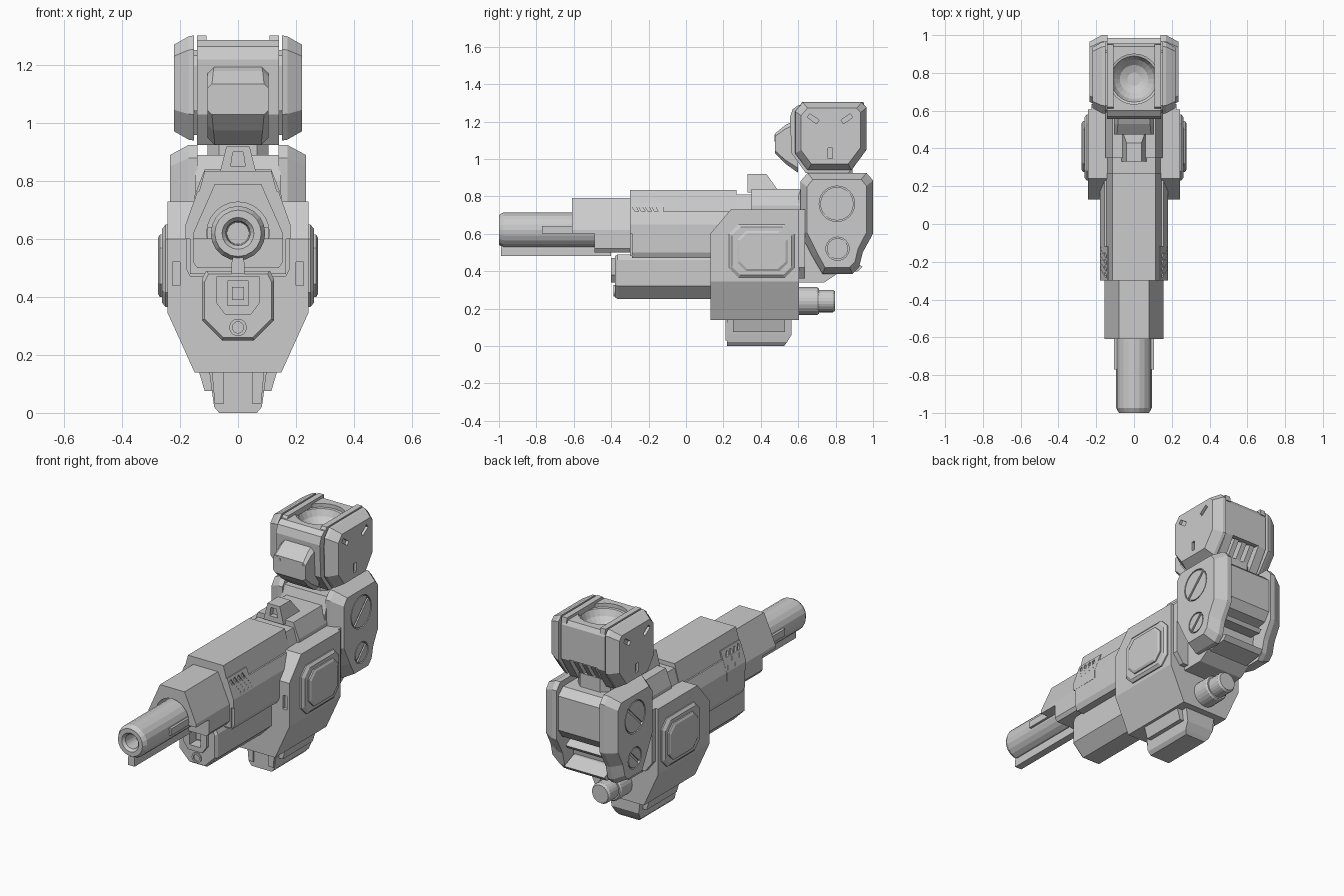
import bpy, bmesh
from math import sin, cos, tau, radians

cube = bpy.data.objects.get("Cube")
if cube:
    bpy.data.objects.remove(cube, do_unlink=True)

grey = bpy.data.materials.new("light grey")
grey.use_nodes = True
grey.diffuse_color = (0.6, 0.6, 0.6, 1)
grey.node_tree.nodes["Principled BSDF"].inputs["Base Color"].default_value = (0.6, 0.6, 0.6, 1)

PLACE = {"x": lambda u, v, p: (p, u, v),
         "y": lambda u, v, p: (u, p, v),
         "z": lambda u, v, p: (u, v, p)}


def loft(name, axis, *stacks):
    """Skin each stack of (position, outline) rings along an axis and cap its ends."""
    bm = bmesh.new()
    for stack in stacks:
        rings = [[bm.verts.new(PLACE[axis](u, v, pos)) for u, v in pts] for pos, pts in stack]
        for a, b in zip(rings, rings[1:]):
            for i in range(len(a)):
                j = (i + 1) % len(a)
                bm.faces.new((a[i], a[j], b[j], b[i]))
        bm.faces.new(rings[0])
        bm.faces.new(rings[-1])
    bmesh.ops.recalc_face_normals(bm, faces=bm.faces)
    mesh = bpy.data.meshes.new(name)
    bm.to_mesh(mesh)
    bm.free()
    mesh.materials.append(grey)
    obj = bpy.data.objects.new(name, mesh)
    bpy.context.collection.objects.link(obj)
    return obj


def prism(name, axis, pts, a, b):
    return loft(name, axis, [(a, pts), (b, pts)])


def sym(*half):
    """Complete a right-hand half outline across the centre line."""
    return list(half) + [(-u, v) for u, v in reversed(half)]


def inset(pts, d):
    """Shrink an outline by d inside its bounding box."""
    ranges = [(min(c), max(c)) for c in zip(*pts)]
    mid = [(lo + hi) / 2 for lo, hi in ranges]
    f = [1 - 2 * d / (hi - lo) for lo, hi in ranges]
    return [tuple(mid[k] + (p[k] - mid[k]) * f[k] for k in (0, 1)) for p in pts]


def circle(u, v, r, n=24):
    return [(u + r * cos(tau * i / n), v + r * sin(tau * i / n)) for i in range(n)]


def octagon(u0, u1, v0, v1, c):
    return [(u0 + c, v0), (u1 - c, v0), (u1, v0 + c), (u1, v1 - c),
            (u1 - c, v1), (u0 + c, v1), (u0, v1 - c), (u0, v0 + c)]


def rect(u0, u1, v0, v1):
    return [(u0, v0), (u1, v0), (u1, v1), (u0, v1)]


def bar(u, v, length, width, angle):
    c, s = cos(radians(angle)), sin(radians(angle))
    return [(u + a * c - b * s, v + a * s + b * c)
            for a, b in rect(-length / 2, length / 2, -width / 2, width / 2)]


def cut(target, cutter):
    cutter.hide_render = True
    cutter.display_type = "WIRE"
    mod = target.modifiers.new("cut", "BOOLEAN")
    mod.operation = "DIFFERENCE"
    mod.solver = "EXACT"
    mod.object = cutter


def mirror(obj):
    obj.modifiers.new("mirror", "MIRROR")


# Barrel with hollow muzzle, lower rail and side strips
loft("barrel", "y", [(y, circle(0, 0.62, r, 20)) for y, r in
     ((-0.9, 0.038), (-0.985, 0.042), (-1, 0.055), (-1, 0.08), (-0.975, 0.094), (-0.3, 0.094))])
prism("barrel_rail", "y", sym((0.022, 0.48), (0.022, 0.52), (0.014, 0.55)), -0.99, -0.4)
mirror(prism("barrel_side_strip", "y", rect(0.07, 0.105, 0.6, 0.64), -0.77, -0.4))

# Barrel sleeve, with a shorter lower half
sleeve = prism("sleeve_upper", "y", sym((0.08, 0.79), (0.155, 0.62), (0.155, 0.6)), -0.61, -0.28)
cut(sleeve, prism("sleeve_bore", "y", circle(0, 0.62, 0.108), -0.7, -0.5))
prism("sleeve_lower", "y", sym((0.155, 0.6), (0.155, 0.52), (0.14, 0.5)), -0.49, -0.28)

# Upper receiver with stepped cladding and slanted vents
prism("receiver", "y", sym((0.115, 0.835), (0.165, 0.65), (0.165, 0.48)), -0.3, 0.27)
prism("receiver_cladding", "y", sym((0.155, 0.72), (0.18, 0.65), (0.18, 0.5), (0.165, 0.47)), -0.29, 0.25)
vented = prism("vent_cladding", "y", sym((0.14, 0.765), (0.181, 0.65), (0.181, 0.6)), -0.3, -0.12)
vents = [bar(-0.255 + 0.035 * i, 0.705, 0.1, 0.017, -60) for i in range(4)]
cut(vented, loft("vent_cutter", "x", *[[(s * 0.13, p), (s * 0.22, p)] for p in vents for s in (1, -1)]))
prism("receiver_neck", "y", sym((0.115, 0.81), (0.14, 0.73), (0.14, 0.6)), 0.26, 0.36)
prism("receiver_rear", "y", sym((0.115, 0.84), (0.15, 0.75), (0.15, 0.6)), 0.35, 0.66)
sight = loft("rear_sight", "z", [(0.82, rect(-0.065, 0.065, 0.33, 0.5)), (0.92, rect(-0.04, 0.04, 0.33, 0.43))])
cut(sight, prism("sight_notch", "y", sym((0.018, 0.9), (0.025, 0.85)), 0.3, 0.36))

# Lower housing with front port and lamp
housing = sym((0.11, 0.49), (0.125, 0.46), (0.125, 0.32), (0.055, 0.25))
lower = loft("lower_housing", "y", [(-0.38, inset(housing, 0.01)), (-0.365, housing), (0.2, housing)])
port = prism("port_cutter", "y", rect(-0.036, 0.036, 0.37, 0.455), -0.5, -0.33)
cut(lower, port)
frame = prism("port_frame", "y", sym((0.075, 0.47), (0.075, 0.38), (0.045, 0.34)), -0.4, -0.35)
cut(frame, port)
prism("port_core", "y", rect(-0.02, 0.02, 0.39, 0.435), -0.36, -0.3)
loft("lamp", "y", [(-0.37, circle(0, 0.295, 0.03)), (-0.387, circle(0, 0.295, 0.03)),
                   (-0.387, circle(0, 0.295, 0.019)), (-0.378, circle(0, 0.295, 0.019))])


# Main body, tapering to the bottom
def body_ring(top, bottom=0.14):
    return sym((0.243, top), (0.243, 0.345), (0.15, bottom))


body = loft("main_body", "y", [(0.13, body_ring(0.6)), (0.24, body_ring(0.73)), (0.605, body_ring(0.73))])
cut(body, loft("body_slots", "y", *[[(0.1, p), (0.15, p)] for p in
               (rect(0.2, 0.226, 0.44, 0.52), rect(-0.226, -0.2, 0.44, 0.52))]))
prism("body_back", "y", sym((0.225, 0.73), (0.225, 0.42), (0.18, 0.36)), 0.6, 0.635)

# Side panels
panel = octagon(0.23, 0.58, 0.365, 0.65, 0.05)
mirror(loft("side_panel", "x", [(0.23, panel), (0.25, panel), (0.262, inset(panel, 0.015))]))
pad = octagon(0.275, 0.545, 0.4, 0.615, 0.045)
mirror(loft("side_pad", "x", [(0.25, pad), (0.27, pad), (0.277, inset(pad, 0.012))]))

# Bottom foot and its side ribs
loft("foot", "z", [(0.15, rect(-0.1, 0.1, 0.22, 0.565)), (0.06, rect(-0.088, 0.088, 0.22, 0.565)),
                   (0.02, rect(-0.082, 0.082, 0.22, 0.54)), (0, rect(-0.065, 0.065, 0.22, 0.525))])
loft("foot_ribs", "z", [(0.15, rect(-0.137, 0.137, 0.25, 0.53)), (0.075, rect(-0.115, 0.115, 0.25, 0.53))])
mirror(prism("foot_front_rib", "y", [(0.05, 0.14), (0.09, 0.14), (0.08, 0.03), (0.05, 0.03)], 0.212, 0.24))

# Rear stub
loft("rear_stub", "y", [(y, circle(0, 0.24, r)) for y, r in
     ((0.58, 0.075), (0.7, 0.075), (0.71, 0.068), (0.71, 0.06), (0.785, 0.06), (0.797, 0.052))])

# Rear joint: core, back fins and side plates with slotted pivots
prism("joint_core", "x", [(0.63, 0.89), (0.94, 0.89), (0.985, 0.85), (0.985, 0.65), (0.95, 0.6),
      (0.86, 0.58), (0.84, 0.44), (0.8, 0.38), (0.74, 0.34), (0.6, 0.34), (0.6, 0.8)], -0.146, 0.146)
prism("joint_upper_fin", "x", [(0.82, 0.6), (0.91, 0.57), (0.945, 0.55), (0.93, 0.53), (0.82, 0.54)], -0.12, 0.12)
prism("joint_lower_fin", "x", [(0.78, 0.46), (0.86, 0.46), (0.945, 0.425), (0.92, 0.4), (0.78, 0.38)], -0.13, 0.13)
joint = [(0.65, 0.925), (0.965, 0.925), (1.0, 0.885), (1.0, 0.6), (0.945, 0.5), (0.925, 0.42),
         (0.89, 0.385), (0.73, 0.385), (0.68, 0.47), (0.612, 0.6), (0.612, 0.88)]
plate = loft("joint_plate", "x", [(0.14, joint), (0.17, joint), (0.235, inset(joint, 0.035))])
pivots = ((0.807, 0.76, 0.095), (0.81, 0.52, 0.062))
cut(plate, loft("pivot_cutter", "x", *[[(0.218, circle(*p)), (0.3, circle(*p))] for p in pivots]))
mirror(plate)
discs = loft("pivot_discs", "x", *[[(0.21, circle(y, z, r - 0.006)), (0.234, circle(y, z, r - 0.006))]
                                   for y, z, r in pivots])
slits = [bar(y, z, r * 2.2, 0.014, 45) for y, z, r in pivots]
cut(discs, loft("slit_cutter", "x", *[[(0.226, p), (0.3, p)] for p in slits]))
mirror(discs)

# Neck and head core with a round dish on top
prism("neck", "z", octagon(-0.105, 0.105, 0.67, 0.89, 0.04), 0.86, 0.97)
core = [(0.6, 1.287), (0.94, 1.287), (0.955, 1.26), (0.955, 1.06), (0.87, 0.925),
        (0.64, 0.925), (0.565, 1.03), (0.555, 1.22), (0.57, 1.265)]
head = prism("head_core", "x", core, -0.142, 0.142)
cut(head, loft("dish_cutter", "z", [(z, circle(0, 0.767, r)) for z, r in
    ((1.35, 0.133), (1.265, 0.133), (1.262, 0.122), (1.225, 0.105), (1.195, 0.075), (1.18, 0.035))]))
cut(head, prism("back_recess", "x", [(0.99, 1.06), (0.99, 0.9), (0.85, 0.9), (0.82, 0.96), (0.9, 1.07)], -0.09, 0.09))
fin = [(0.88, 1.08), (0.945, 1.055), (0.865, 0.935), (0.8, 0.94)]
loft("head_back_fins", "x", *[[(x - 0.015, fin), (x + 0.015, fin)] for x in (-0.055, 0, 0.055)])
prism("head_bridge", "x", inset(core, 0.035), -0.138, -0.17)
prism("head_bridge_other", "x", inset(core, 0.035), 0.138, 0.17)
mirror(prism("head_top_rail", "x", [(0.6, 1.27), (0.62, 1.303), (0.95, 1.303), (0.955, 1.27)], 0.108, 0.142))

# Head side plates with small slots
shell = [(0.625, 1.303), (0.94, 1.303), (0.966, 1.275), (0.966, 1.05), (0.885, 0.94),
         (0.65, 0.94), (0.583, 1.03), (0.583, 1.255)]
side = loft("head_side_plate", "x", [(0.152, shell), (0.17, inset(shell, 0.003)), (0.221, inset(shell, 0.032))])
marks = [bar(0.68, 1.215, 0.06, 0.024, -35), bar(0.86, 1.215, 0.06, 0.024, 35), bar(0.77, 1.03, 0.055, 0.024, 90)]
cut(side, loft("mark_cutter", "x", *[[(0.205, p), (0.3, p)] for p in marks]))
mirror(side)

# Face block with two small studs
loft("face_block", "y", [(0.475, octagon(-0.105, 0.105, 1.03, 1.135, 0.015)),
                         (0.53, octagon(-0.105, 0.105, 0.975, 1.18, 0.02)),
                         (0.6, octagon(-0.105, 0.105, 0.925, 1.215, 0.025))])
mirror(prism("face_stud", "y", circle(0.075, 1.112, 0.018, 16), 0.474, 0.52))
